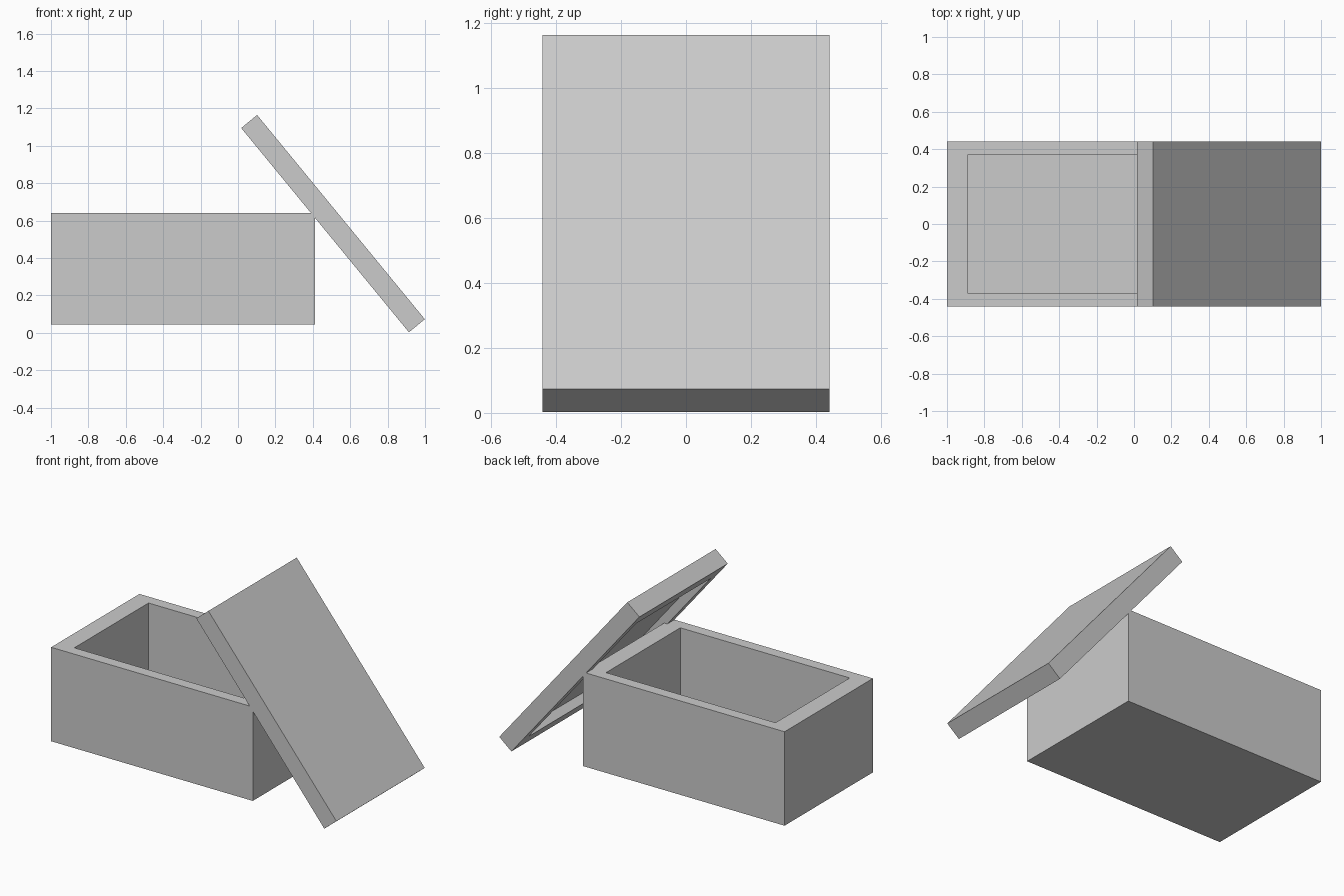
import bpy, bmesh, math
from mathutils import Vector

if "Cube" in bpy.data.objects:
    bpy.data.objects.remove(bpy.data.objects["Cube"])


def hollow_tray(name, size, location, rot_y, wall, depth):
    """Box with an open +z side; wall and depth are fractions of its size."""
    bm = bmesh.new()
    bmesh.ops.create_cube(bm, size=1.0)
    bm.normal_update()
    top = [f for f in bm.faces if f.normal.z > 0.9]
    bmesh.ops.inset_individual(bm, faces=top, thickness=wall, use_even_offset=True)
    pit = bmesh.ops.extrude_discrete_faces(bm, faces=top)["faces"]
    bmesh.ops.translate(bm, verts=list(pit[0].verts), vec=(0, 0, -depth))
    bmesh.ops.scale(bm, verts=bm.verts, vec=Vector(size))
    bmesh.ops.recalc_face_normals(bm, faces=bm.faces)
    mesh = bpy.data.meshes.new(name)
    bm.to_mesh(mesh)
    bm.free()
    obj = bpy.data.objects.new(name, mesh)
    obj.location = location
    obj.rotation_euler.y = rot_y
    bpy.context.collection.objects.link(obj)
    return obj


# Open box
hollow_tray("box_body", (1.413, 0.884, 0.595), (-0.2935, 0, 0.3425), 0, 0.08, 0.91)

# Lid leaning on the box edge, recess facing the box
hollow_tray("leaning_lid", (1.413, 0.884, 0.11), (0.508, 0, 0.584),
            math.radians(180 + 50.6), 0.08, 0.5)
